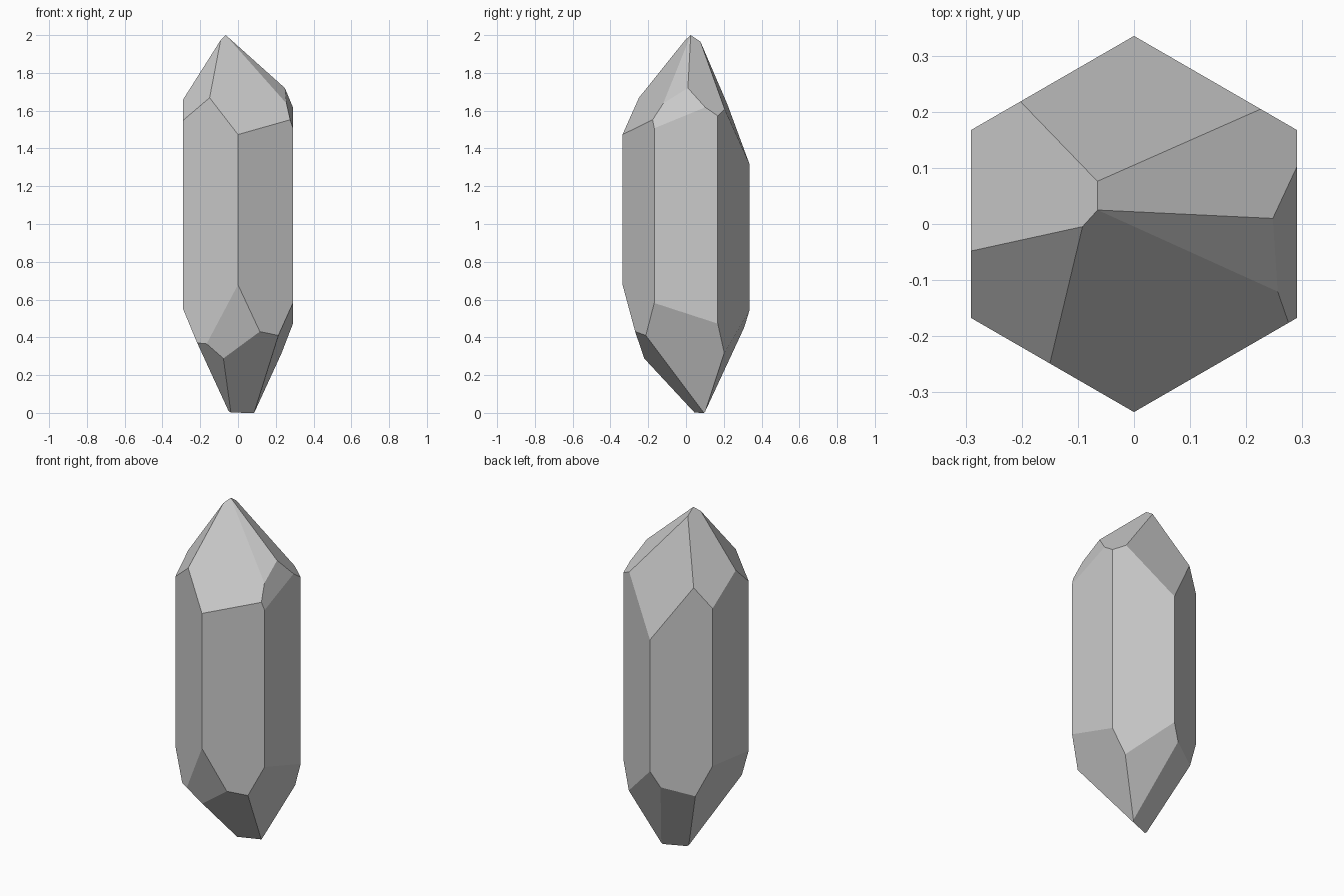
import bpy, bmesh
from mathutils import Vector

if "Cube" in bpy.data.objects:
    bpy.data.objects.remove(bpy.data.objects["Cube"])

# Each cut is a plane z = z0 + a*(x-x0) + b*(y-y0), given as (x0, y0, z0, a, b)
TOP = [
    (0, 0.335, 1.32, -0.14, -2.46),       # back
    (-0.065, 0.025, 2.0, 1.725, -0.66),   # left
    (-0.29, -0.168, 1.55, 1.38, 0.917),   # front left
    (-0.065, 0.025, 2.0, -0.506, 1.367),  # front
    (-0.065, 0.025, 2.0, -0.867, 0.57),   # right front
    (-0.065, 0.025, 2.0, -0.927, -0.68),  # right back
    (0.248, 0.01, 1.72, -3.26, 0.41),     # steep right
]
BOTTOM = [
    (0.085, 0.095, 0, 2.41, -0.325),      # right
    (0.085, 0.095, 0, 0.452, -1.144),     # front underside
    (0, -0.335, 0.675, -0.129, -3.487),   # steep front
    (-0.05, 0.045, 0.01, -0.665, -0.977), # front left underside
    (-0.05, 0.045, 0.01, -2.34, 0.11),    # left
    (0, 0.335, 0.54, 0.44, 2.45),         # steep back
    (0.085, 0.095, 0, -0.692, 1.685),     # back left underside
]


def slice_off(bm, plane, side):
    """Remove everything above (side=1) or below (side=-1) the plane and cap it."""
    x, y, z, a, b = plane
    geom = bm.verts[:] + bm.edges[:] + bm.faces[:]
    cut = bmesh.ops.bisect_plane(bm, geom=geom, dist=1e-5, plane_co=(x, y, z),
                                 plane_no=Vector((-a, -b, 1)).normalized() * side,
                                 clear_outer=True)
    edges = [e for e in cut["geom_cut"] if isinstance(e, bmesh.types.BMEdge) and e.is_boundary]
    if edges:
        bmesh.ops.contextual_create(bm, geom=edges)


# Six-sided column, taller than needed
bpy.ops.mesh.primitive_cylinder_add(vertices=6, radius=0.336, depth=4, location=(0, 0, 0))
crystal = bpy.context.object
crystal.name = "crystal"
bm = bmesh.new()
bm.from_mesh(crystal.data)
bmesh.ops.translate(bm, verts=bm.verts, vec=(0, 0, 1))

# Pointed ends
for plane in TOP:
    slice_off(bm, plane, 1)
for plane in BOTTOM:
    slice_off(bm, plane, -1)

bmesh.ops.remove_doubles(bm, verts=bm.verts, dist=0.002)
bmesh.ops.recalc_face_normals(bm, faces=bm.faces)
bm.to_mesh(crystal.data)
bm.free()
